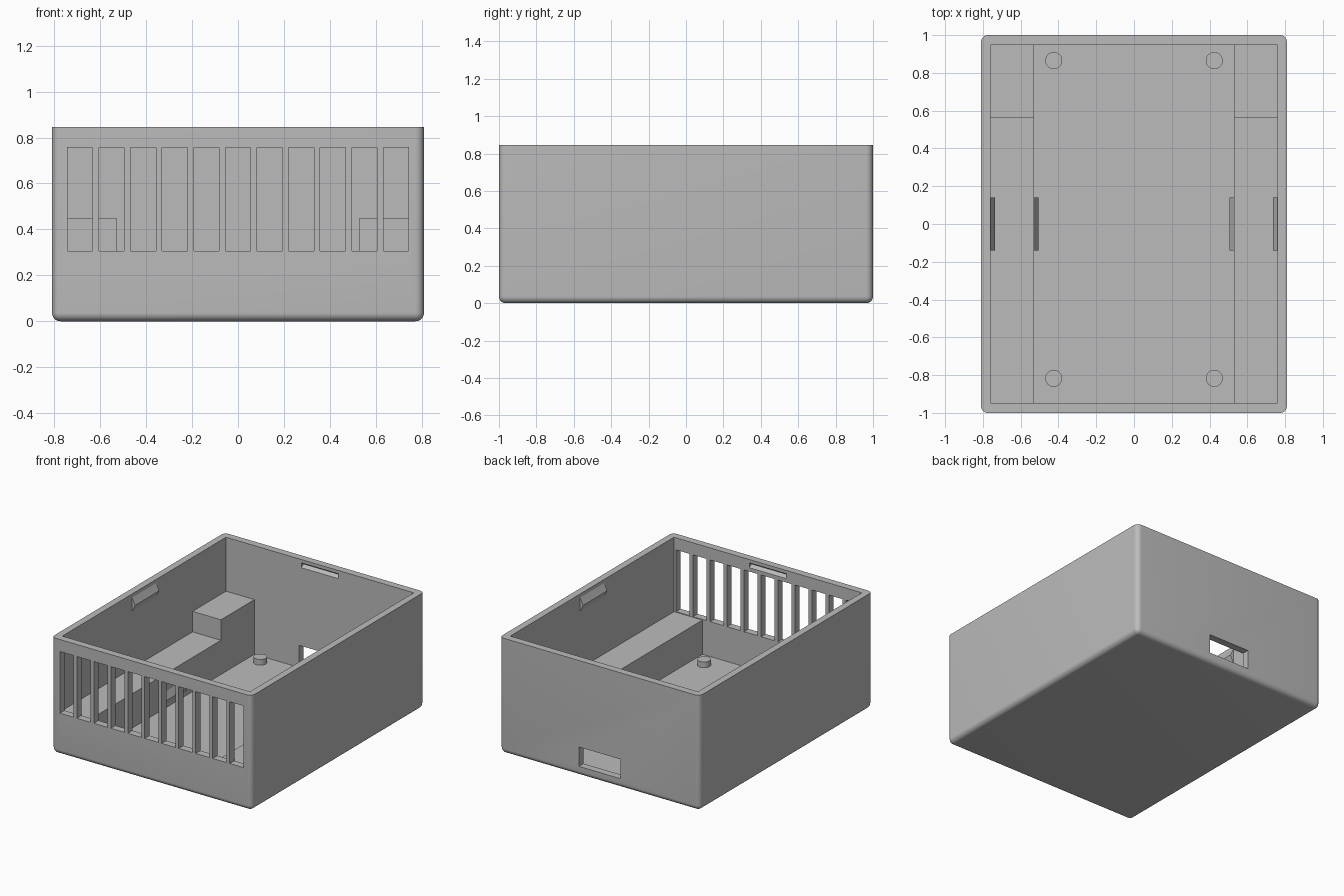
import bpy, bmesh
from mathutils import Vector, Matrix

cube = bpy.data.objects.get("Cube")
if cube:
    bpy.data.objects.remove(cube, do_unlink=True)

W, D, H = 0.81, 1.0, 0.845      # half width, half depth, height
IN_X, IN_Y = 0.76, 0.947        # inner half sizes
FLOOR, SHELF_X = 0.05, 0.53

grey = bpy.data.materials.new("light grey plastic")
grey.use_nodes = True
colour = (0.5, 0.5, 0.5, 1)
grey.diffuse_color = colour
grey.node_tree.nodes["Principled BSDF"].inputs["Base Color"].default_value = colour


def finish(name, bm):
    bmesh.ops.recalc_face_normals(bm, faces=bm.faces)
    mesh = bpy.data.meshes.new(name)
    bm.to_mesh(mesh)
    bm.free()
    mesh.materials.append(grey)
    obj = bpy.data.objects.new(name, mesh)
    bpy.context.collection.objects.link(obj)
    return obj


def add_box(bm, lo, hi):
    lo, hi = Vector(lo), Vector(hi)
    m = Matrix.Translation((lo + hi) / 2) @ Matrix.Diagonal((*(hi - lo), 1))
    return bmesh.ops.create_cube(bm, size=1, matrix=m)


def add_prism(bm, points, offset):
    """Extrude a closed outline of 3D points along an offset."""
    face = bm.faces.new([bm.verts.new(p) for p in points])
    ext = bmesh.ops.extrude_face_region(bm, geom=[face], use_keep_orig=True)
    verts = [v for v in ext["geom"] if isinstance(v, bmesh.types.BMVert)]
    bmesh.ops.translate(bm, verts=verts, vec=offset)


def smooth(obj):
    bpy.ops.object.select_all(action='DESELECT')
    obj.select_set(True)
    bpy.context.view_layer.objects.active = obj
    bpy.ops.object.shade_smooth_by_angle(angle=0.6)


# Outer block, rounded on every edge except the open rim
bm = bmesh.new()
add_box(bm, (-W, -D, 0), (W, D, H))
edges = [e for e in bm.edges if min(v.co.z for v in e.verts) < H / 2]
bmesh.ops.bevel(bm, geom=edges, offset=0.037, segments=8, profile=0.5, affect='EDGES')
tray = finish("tray_body", bm)

# Hollow interior
bm = bmesh.new()
add_box(bm, (-IN_X, -IN_Y, FLOOR), (IN_X, IN_Y, H + 0.2))
cavity = finish("cavity_cutter", bm)

# Front vents, rear port and the two latch grooves
bm = bmesh.new()
for i in range(-5, 6):
    x = i * 0.1376
    add_box(bm, (x - 0.055, -1.1, 0.305), (x + 0.055, -0.9, 0.757))
add_box(bm, (-0.168, 0.9, 0.07), (0.168, 1.1, 0.212))
for s in (-1, 1):
    outline = [(-0.15, s * (IN_Y - 0.01), 0.778), (-0.15, s * (IN_Y + 0.025), 0.803),
               (-0.15, s * (IN_Y - 0.01), 0.828)]
    add_prism(bm, outline, (0.3, 0, 0))
openings = finish("opening_cutter", bm)

for cutter in (cavity, openings):
    mod = tray.modifiers.new("cut", 'BOOLEAN')
    mod.operation = 'DIFFERENCE'
    mod.solver = 'EXACT'
    mod.object = cutter
    bpy.context.view_layer.objects.active = tray
    bpy.ops.object.modifier_apply(modifier=mod.name)
    bpy.data.objects.remove(cutter, do_unlink=True)
smooth(tray)

for s, side in ((1, "left"), (-1, "right")):
    # Stepped shelf along the side wall
    bm = bmesh.new()
    y0, y1, z0 = -IN_Y - 0.01, IN_Y + 0.01, FLOOR - 0.01
    profile = [(y0, z0), (y1, z0), (y1, 0.45), (0.56, 0.45), (0.56, 0.3), (y0, 0.3)]
    add_prism(bm, [(s * SHELF_X, y, z) for y, z in profile], (s * 0.24, 0, 0))
    finish(side + "_shelf", bm)

    # Wedge catches on the upper wall and the shelf face
    for name, x, z in (("wall_catch", IN_X, 0.768), ("shelf_catch", SHELF_X, 0.12)):
        bm = bmesh.new()
        outline = [(s * x, -0.14, z - 0.05), (s * (x - 0.025), -0.14, z),
                   (s * x, -0.14, z + 0.05)]
        add_prism(bm, outline, (0, 0.28, 0))
        finish(side + "_" + name, bm)

    # Locating pegs on the floor
    for y, end in ((-0.817, "front"), (0.865, "rear")):
        bm = bmesh.new()
        bmesh.ops.create_cone(bm, cap_ends=True, segments=32, radius1=0.045, radius2=0.045,
                              depth=0.05, matrix=Matrix.Translation((s * 0.425, y, 0.067)))
        smooth(finish(f"{end}_{side}_peg", bm))
